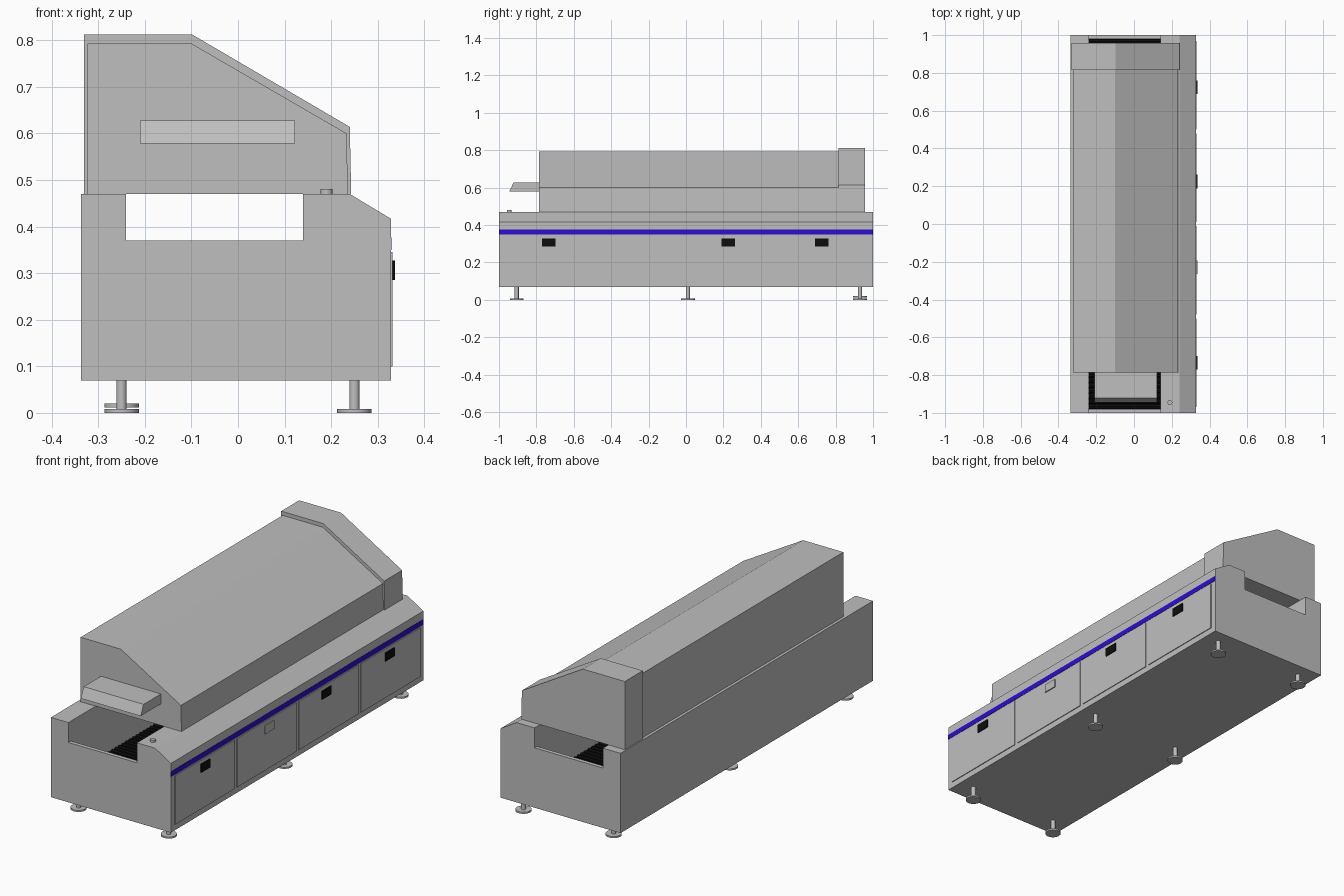
import bpy, bmesh, math
from mathutils import Matrix

if "Cube" in bpy.data.objects:
    bpy.data.objects.remove(bpy.data.objects["Cube"])


def material(name, rgb):
    m = bpy.data.materials.new(name)
    m.diffuse_color = (*rgb, 1)
    m.use_nodes = True
    m.node_tree.nodes["Principled BSDF"].inputs["Base Color"].default_value = m.diffuse_color
    return m


GREY = material("light grey", (0.52, 0.52, 0.52))
BLUE = material("stripe blue", (0.027, 0.004, 0.62))
BLACK = material("black", (0.004, 0.004, 0.004))


def finish(name, bm, mat):
    bmesh.ops.recalc_face_normals(bm, faces=bm.faces)
    me = bpy.data.meshes.new(name)
    bm.to_mesh(me)
    bm.free()
    ob = bpy.data.objects.new(name, me)
    bpy.context.collection.objects.link(ob)
    if mat:
        me.materials.append(mat)
    return ob


def prism(name, pts, axis, a, b, mat):
    """Extrude a profile: (x, z) points along y, or (y, z) points along x."""
    bm = bmesh.new()
    place = (lambda p, t: (p[0], t, p[1])) if axis == 'y' else (lambda p, t: (t, p[0], p[1]))
    lo = [bm.verts.new(place(p, a)) for p in pts]
    hi = [bm.verts.new(place(p, b)) for p in pts]
    bm.faces.new(lo)
    bm.faces.new(hi)
    for i in range(len(pts)):
        j = (i + 1) % len(pts)
        bm.faces.new((lo[i], lo[j], hi[j], hi[i]))
    return finish(name, bm, mat)


def box(name, x, y, z, mat):
    return prism(name, [(x[0], z[0]), (x[1], z[0]), (x[1], z[1]), (x[0], z[1])], 'y', *y, mat)


def add_cyl(bm, x, y, z0, z1, r, n):
    bmesh.ops.create_cone(bm, cap_ends=True, segments=n, radius1=r, radius2=r, depth=z1 - z0,
                          matrix=Matrix.Translation((x, y, (z0 + z1) / 2)))


def smooth(ob):
    bpy.ops.object.select_all(action='DESELECT')
    bpy.context.view_layer.objects.active = ob
    ob.select_set(True)
    bpy.ops.object.shade_smooth_by_angle(angle=math.radians(35))


# base cabinet with a conveyor pit and notched ends
base = prism("base_cabinet", [(-0.337, 0.07), (0.328, 0.07), (0.328, 0.417), (0.24, 0.47), (-0.337, 0.47)],
             'y', -1, 1, GREY)
cutters = [box("notch_cutter", (-0.24, 0.14), (-1.1, 1.1), (0.37, 0.6), None),
           box("pit_cutter", (-0.24, 0.14), (-0.98, 0.98), (0.18, 0.55), None)]
for c in cutters:
    mod = base.modifiers.new(c.name, 'BOOLEAN')
    mod.operation = 'DIFFERENCE'
    mod.solver = 'EXACT'
    mod.object = c
    bpy.context.view_layer.objects.active = base
    bpy.ops.object.modifier_apply(modifier=mod.name)
for c in cutters:
    bpy.data.objects.remove(c)

# conveyor belt of touching rods
bm = bmesh.new()
count = 70
pitch = 1.96 / count
for i in range(count):
    m = Matrix.Translation((-0.05, -0.98 + pitch * (i + 0.5), 0.192)) @ Matrix.Rotation(math.pi / 2, 4, 'Y')
    bmesh.ops.create_cone(bm, cap_ends=True, segments=8, radius1=pitch / 2, radius2=pitch / 2,
                          depth=0.378, matrix=m)
finish("conveyor_belt", bm, BLACK)

# hood and its larger rear cap
prism("hood", [(-0.323, 0.47), (0.236, 0.47), (0.233, 0.60), (-0.10, 0.793), (-0.323, 0.793)],
      'y', -0.785, 0.82, GREY)
prism("hood_rear_cap", [(-0.331, 0.47), (0.243, 0.47), (0.24, 0.614), (-0.098, 0.812), (-0.331, 0.812)],
      'y', 0.815, 0.957, GREY)

# sloped control panel on the hood front
prism("control_panel", [(-0.945, 0.578), (-0.785, 0.578), (-0.785, 0.628), (-0.922, 0.628)],
      'x', -0.21, 0.122, GREY)

# button on the base top
bm = bmesh.new()
add_cyl(bm, 0.19, -0.945, 0.465, 0.481, 0.013, 24)
smooth(finish("button", bm, GREY))

# blue stripe, doors and latches on the right side
box("side_stripe", (0.326, 0.3295), (-1, 1), (0.35, 0.376), BLUE)
for i in range(4):
    yc = -0.735 + 0.49 * i
    box(f"door_{i + 1}", (0.326, 0.332), (yc - 0.235, yc + 0.235), (0.1, 0.345), GREY)
for i, yc in enumerate((-0.735, -0.23, 0.225, 0.725)):
    box(f"latch_{i + 1}", (0.33, 0.337), (yc - 0.036, yc + 0.036), (0.285, 0.327),
        GREY if i == 1 else BLACK)

# levelling feet; the rear left one is screwed up a little
for x, side in ((-0.25, "left"), (0.25, "right")):
    for y, row in ((-0.905, "front"), (0.01, "middle"), (0.93, "rear")):
        lift = 0.012 if (side, row) == ("left", "rear") else 0
        bm = bmesh.new()
        add_cyl(bm, x, y, lift, lift + 0.008, 0.037, 16)
        add_cyl(bm, x, y, lift + 0.004, 0.075, 0.011, 16)
        smooth(finish(f"foot_{row}_{side}", bm, GREY))
